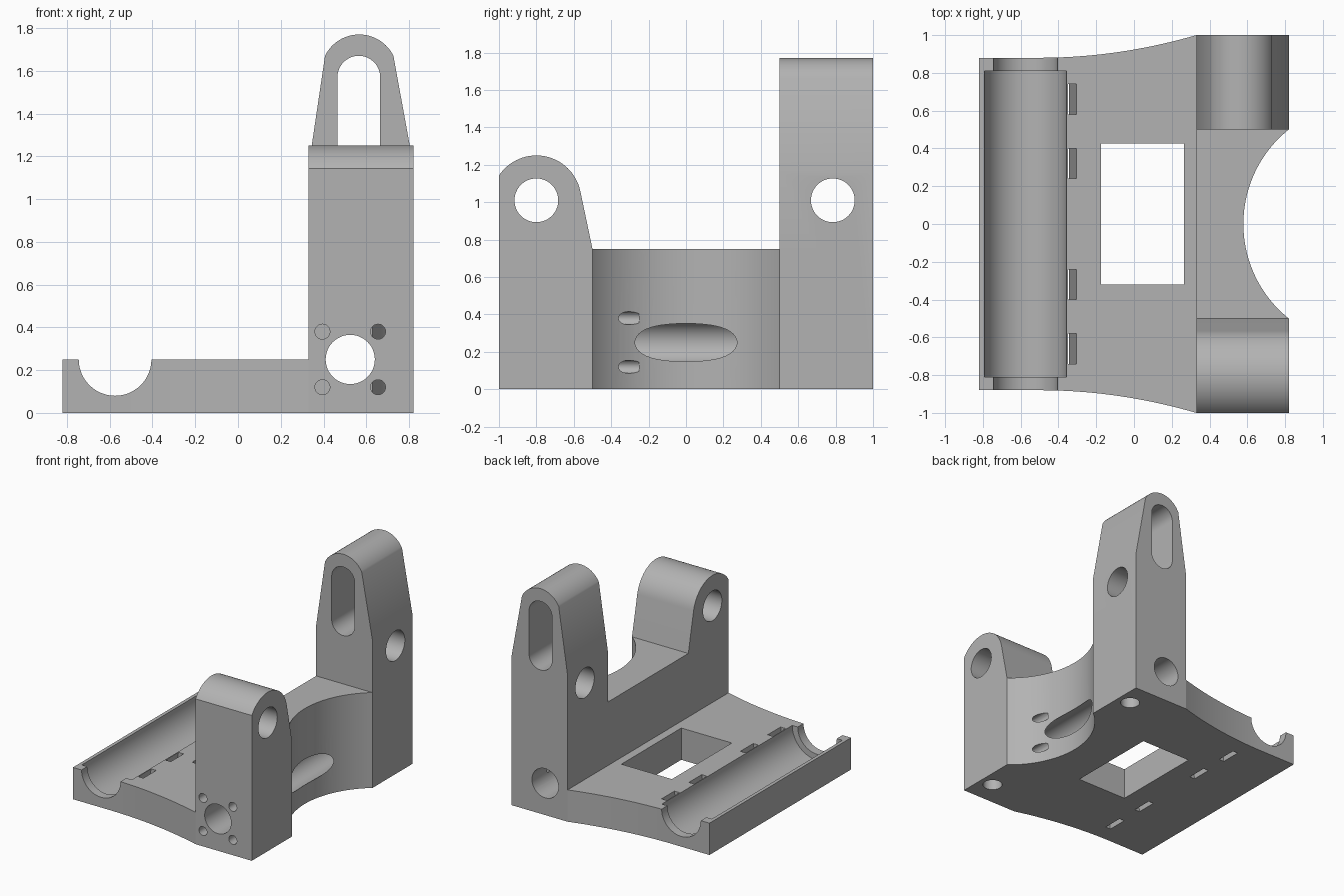
import bpy, bmesh, math
from mathutils import Vector

if "Cube" in bpy.data.objects:
    bpy.data.objects.remove(bpy.data.objects["Cube"], do_unlink=True)

grey = bpy.data.materials.new("plain grey")
grey.use_nodes = True
COLOR = (0.45, 0.45, 0.45, 1)
grey.diffuse_color = COLOR
grey.node_tree.nodes["Principled BSDF"].inputs["Base Color"].default_value = COLOR


def prism(name, profile, axis, lo, hi):
    """Extrude a 2D profile along an axis; profile is (y,z), (x,z) or (x,y)."""
    place = {"x": lambda a, b, t: (t, a, b),
             "y": lambda a, b, t: (a, t, b),
             "z": lambda a, b, t: (a, b, t)}[axis]
    bm = bmesh.new()
    face = bm.faces.new([bm.verts.new(place(a, b, lo)) for a, b in profile])
    out = bmesh.ops.extrude_face_region(bm, geom=[face])
    moved = [v for v in out["geom"] if isinstance(v, bmesh.types.BMVert)]
    bmesh.ops.translate(bm, verts=moved, vec=Vector(place(0, 0, hi - lo)))
    bmesh.ops.recalc_face_normals(bm, faces=bm.faces)
    mesh = bpy.data.meshes.new(name)
    bm.to_mesh(mesh)
    bm.free()
    mesh.materials.append(grey)
    obj = bpy.data.objects.new(name, mesh)
    bpy.context.collection.objects.link(obj)
    return obj


def arc(cx, cy, r, start, end, n=32):
    """Points along an arc, angles in degrees."""
    steps = [math.radians(start + (end - start) * i / n) for i in range(n + 1)]
    return [(cx + r * math.cos(a), cy + r * math.sin(a)) for a in steps]


def circle(cx, cy, r, n=48):
    return arc(cx, cy, r, 0, 360, n)[:-1]


def box(x0, x1, y0, y1):
    return [(x0, y0), (x1, y0), (x1, y1), (x0, y1)]


def combine(target, tool, operation):
    mod = target.modifiers.new(operation, "BOOLEAN")
    mod.operation = operation
    mod.solver = "EXACT"
    mod.object = tool
    bpy.context.view_layer.objects.active = target
    bpy.ops.object.modifier_apply(modifier=mod.name)
    bpy.data.objects.remove(tool, do_unlink=True)


# Base plate with gently flaring sides
xs = [-0.82, -0.5] + [-0.5 + 0.83 * i / 20 for i in range(1, 21)]
flare = [(x, 0.88 + 0.174 * max(0, x + 0.5) ** 2) for x in xs]
flare.append((0.45, 0.9))
outline = flare + [(x, -y) for x, y in reversed(flare)]
body = prism("bracket_body", outline, "z", 0, 0.25)

# Short front tower and the cross wall behind it
wall = [(-1, 0), (0.7, 0), (0.7, 0.75), (-0.5, 0.75)]
wall += arc(-0.8, 1.01, 0.24, 12, 146.4)
combine(body, prism("front_tower", wall, "x", 0.33, 0.82), "UNION")

# Tall back tower with tapered, rounded top
tower = [(0.33, 0), (0.82, 0), (0.82, 1.16)]
tower += arc(0.567, 1.592, 0.178, 26, 154) + [(0.33, 1.15)]
combine(body, prism("back_tower", tower, "y", 0.5, 1), "UNION")

# Openings: (profile, axis, low, high)
cuts = [
    (circle(1.22, 0, 0.641, 128), "z", -0.1, 2),                 # concave wall
    (box(-0.175, 0.265, -0.32, 0.425), "z", -0.1, 0.4),          # plate window
    (circle(-0.575, 0.25, 0.17), "y", -1.1, 1.1),                # cradle ends
    (circle(-0.575, 0.25, 0.2175, 64), "y", -0.81, 0.81),        # cradle
    (circle(0.525, 0.25, 0.115), "y", -1.1, 1.1),                # long bore
    (arc(0.565, 1.57, 0.1, 0, 180) + arc(0.565, 1.23, 0.1, 180, 360),
     "y", 0.4, 1.1),                                             # tower slot
]
for y in (-0.8, 0.785):
    cuts.append((circle(y, 1.01, 0.117), "x", 0.2, 0.9))         # cross holes
for y in (-0.8, 0.8):
    cuts.append((circle(0.71, y, 0.072, 32), "z", -0.1, 0.3))    # foot holes
for x in (0.395, 0.655):
    for z in (0.12, 0.38):
        cuts.append((circle(x, z, 0.035, 24), "y", -1.1, -0.25))  # screw holes
slot = [(-0.305, 0.25), (-0.35, 0.25), (-0.395, 0), (-0.395, -0.05),
        (-0.35, -0.05), (-0.35, 0), (-0.305, 0.25), (-0.305, 0.3), (-0.35, 0.3)]
slot = [(-0.35, 0.3), (-0.35, 0.25), (-0.39, 0), (-0.39, -0.05),
        (-0.345, -0.05), (-0.345, 0), (-0.305, 0.25), (-0.305, 0.3)]
for y in (-0.66, -0.32, 0.32, 0.66):
    cuts.append((slot, "y", y - 0.08, y + 0.08))                 # strap slots

for profile, axis, lo, hi in cuts:
    combine(body, prism("cutter", profile, axis, lo, hi), "DIFFERENCE")

# Smooth the curved walls, keep the edges sharp
bpy.ops.object.select_all(action="DESELECT")
body.select_set(True)
bpy.context.view_layer.objects.active = body
bpy.ops.object.shade_smooth_by_angle(angle=math.radians(30))
